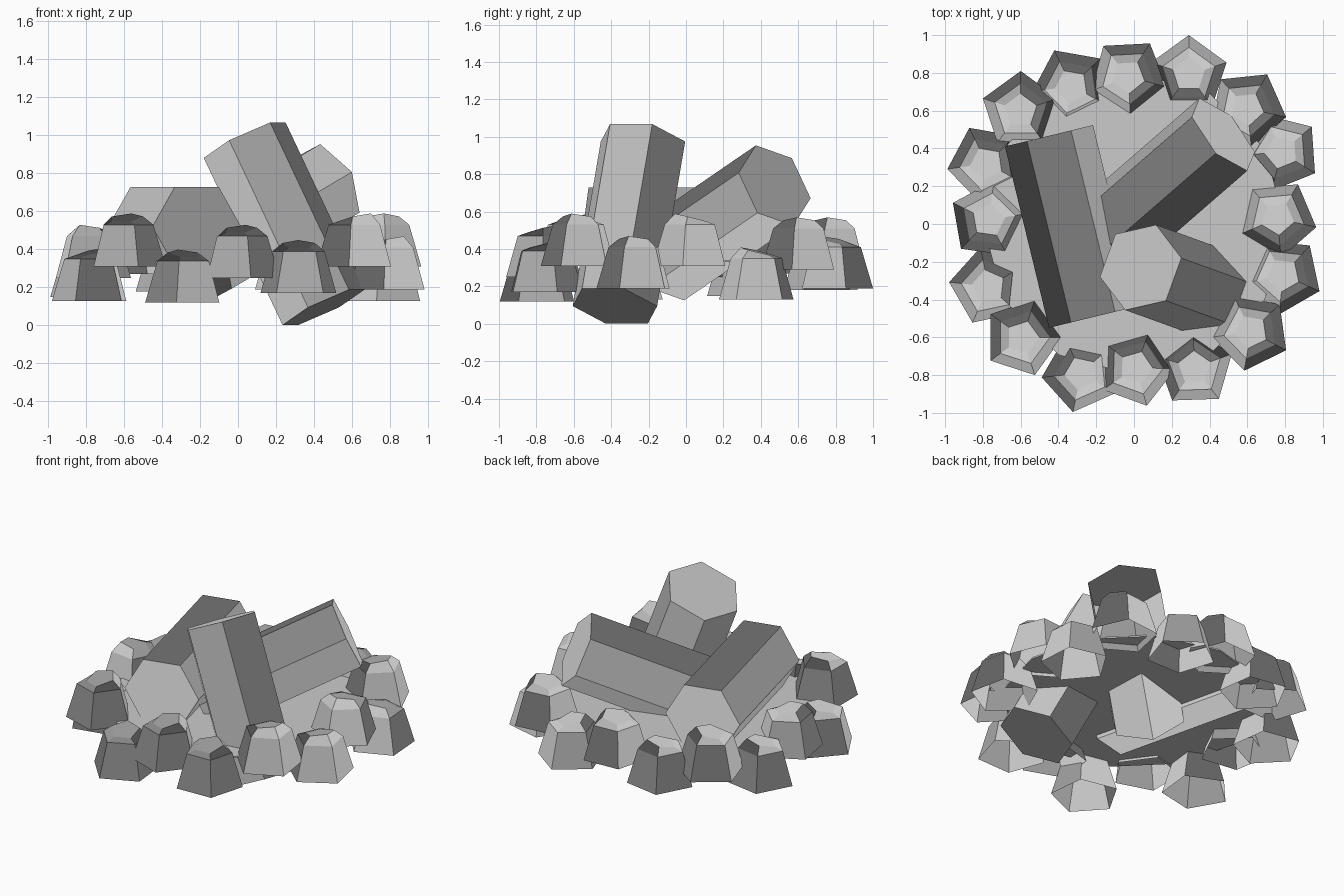
import bpy, bmesh, math
from mathutils import Matrix, Vector

cube = bpy.data.objects.get("Cube")
if cube:
    bpy.data.objects.remove(cube, do_unlink=True)

grey = bpy.data.materials.new("plain_grey")
grey.use_nodes = True
colour = (0.6, 0.6, 0.6, 1)
grey.diffuse_color = colour
grey.node_tree.nodes["Principled BSDF"].inputs["Base Color"].default_value = colour

# Tiny lean that keeps edge-on normals on one side
LEAN = Vector((0.002, -0.002, 0.002))


def loft(name, rings, placement, closed=True):
    """Skin an upright solid, then place it, keeping its upright normals."""
    bm = bmesh.new()
    loops = [[bm.verts.new(p) for p in ring] for ring in rings]
    for low, high in zip(loops, loops[1:]):
        for i in range(len(low)):
            j = (i + 1) % len(low)
            bm.faces.new((low[i], low[j], high[j], high[i]))
    bm.faces.new(loops[-1])
    if closed:
        bm.faces.new(loops[0][::-1])
    bm.normal_update()
    normals = [(f.normal + LEAN).normalized() for f in bm.faces for _ in f.verts]
    bm.transform(placement)
    mesh = bpy.data.meshes.new(name)
    bm.to_mesh(mesh)
    bm.free()
    mesh.normals_split_custom_set(normals)
    mesh.materials.append(grey)
    obj = bpy.data.objects.new(name, mesh)
    bpy.context.collection.objects.link(obj)


def polygon(sides, radius, z, turn=0, slope=0):
    """Ring of points; slope tips it up towards local -y."""
    angles = [math.radians(turn) + math.tau * i / sides for i in range(sides)]
    return [(radius * math.cos(a), radius * math.sin(a),
             z - slope * radius * math.sin(a)) for a in angles]


def log(name, foot, head, corner, spin):
    """Six-sided log; corner points to the corner found at the spin angle."""
    foot, head = Vector(foot), Vector(head)
    axis = (head - foot).normalized()
    u = Vector(corner)
    u = (u - axis * u.dot(axis)).normalized()
    basis = Matrix((u, axis.cross(u), axis)).transposed().to_4x4()
    placement = (Matrix.Translation(foot) @ basis
                 @ Matrix.Rotation(math.radians(-spin), 4, "Z"))
    length = (head - foot).length
    loft(name, [polygon(6, 0.24, z, 30) for z in (0, length)], placement)


# Three logs leaning on each other
log("steep_log", (0.45, -0.38, 0.095), (0.035, -0.23, 0.975),
    (0.215, 0.05, 0.095), 30)
log("sloping_log", (-0.20, -0.11, 0.34), (0.473, 0.474, 0.74),
    (-0.039, -0.098, 0.21), 210)
log("level_log", (-0.45, 0.467, 0.52), (-0.217, -0.493, 0.52),
    (0.97, 0.236, 0), 90)

# Thin ground disc inside the ring
loft("ground_disc", [polygon(12, 0.8, z) for z in (0.33, 0.34)],
     Matrix.Identity(4))

# Ring of hollow stones: x, y, base height, turn in degrees
stones = [
    (0.76, 0.03, 0.31, 5), (0.78, 0.38, 0.13, -14), (0.60, 0.61, 0.29, 78),
    (0.29, 0.79, 0.19, -36), (-0.03, 0.78, 0.29, 75), (-0.33, 0.73, 0.18, 134),
    (-0.60, 0.60, 0.27, 108), (-0.78, 0.32, 0.15, 134), (-0.77, 0.02, 0.25, -44),
    (-0.77, -0.33, 0.13, 120), (-0.59, -0.60, 0.31, 162), (-0.28, -0.79, 0.12, 204),
    (0.01, -0.76, 0.25, 160), (0.32, -0.76, 0.17, 182), (0.62, -0.57, 0.31, 62),
    (0.79, -0.27, 0.19, 66),
]
profile = [(0.21, 0, 0), (0.145, 0.22, 0), (0.09, 0.257, 0.25)]
for n, (x, y, z, turn) in enumerate(stones):
    placement = (Matrix.Translation((x, y, z))
                 @ Matrix.Rotation(math.radians(turn), 4, "Z"))
    loft(f"stone_{n + 1}", [polygon(5, r, h, -18, s) for r, h, s in profile],
         placement, closed=False)
